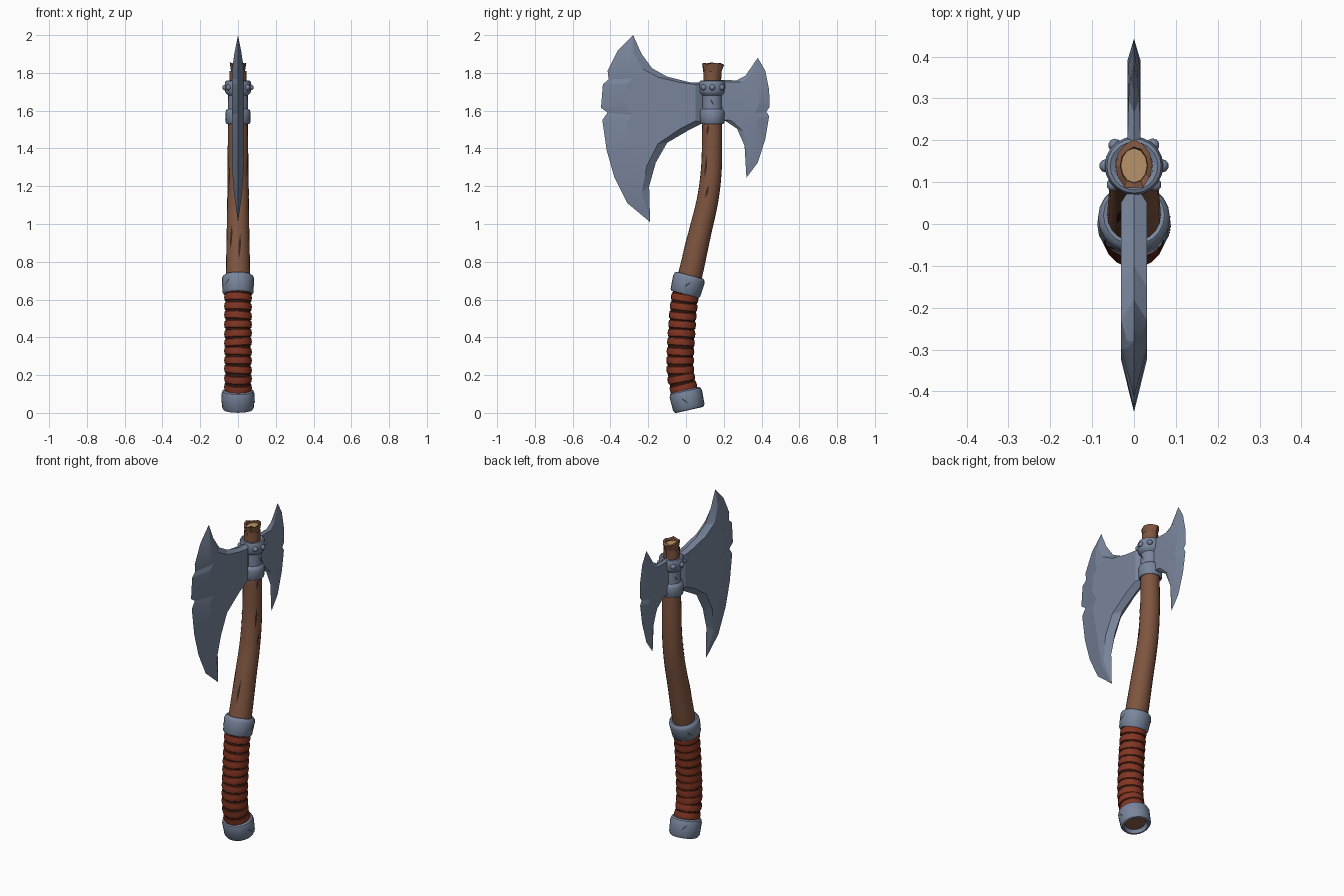
import bpy, bmesh, math, random
from mathutils import Vector

random.seed(4)
if "Cube" in bpy.data.objects:
    bpy.data.objects.remove(bpy.data.objects["Cube"])


def material(name, *rgb):
    m = bpy.data.materials.new(name)
    m.use_nodes = True
    m.diffuse_color = (*rgb, 1)
    m.node_tree.nodes["Principled BSDF"].inputs["Base Color"].default_value = (*rgb, 1)
    return m


steel = material("blue grey steel", .19, .235, .33)
wood = material("brown wood", .21, .09, .05)
pale = material("pale end grain", .48, .29, .14)
leather = material("red leather", .23, .036, .016)
dark_leather = material("dark leather", .035, .01, .006)
dark_wood = material("dark wood", .04, .018, .012)
dark_steel = material("dark steel", .04, .048, .065)


def finish(name, bm, mats, angle=35):
    """Turn a bmesh into a shaded object."""
    bmesh.ops.recalc_face_normals(bm, faces=bm.faces)
    me = bpy.data.meshes.new(name)
    bm.to_mesh(me)
    bm.free()
    for m in mats:
        me.materials.append(m)
    ob = bpy.data.objects.new(name, me)
    bpy.context.collection.objects.link(ob)
    if angle:
        bpy.ops.object.select_all(action="DESELECT")
        ob.select_set(True)
        bpy.context.view_layer.objects.active = ob
        bpy.ops.object.shade_smooth_by_angle(angle=math.radians(angle))
    return ob


# Handle centre line: (y, z, radius)
SPINE = [(.018, .04, .06), (-.01, .12, .063), (-.03, .22, .064), (-.025, .4, .064),
         (-.005, .62, .064), (.027, .75, .064), (.073, .95, .06), (.115, 1.13, .057),
         (.135, 1.3, .055), (.138, 1.5, .053), (.138, 1.7, .046), (.138, 1.82, .045)]


def spine(z):
    """Centre y and radius of the handle at height z, smoothly interpolated."""
    last = len(SPINE) - 1
    i = max(j for j in range(last) if j == 0 or SPINE[j][1] <= z)

    def slope(j):
        a, b = SPINE[max(j - 1, 0)], SPINE[min(j + 1, last)]
        return (b[0] - a[0]) / (b[1] - a[1])
    (y0, z0, r0), (y1, z1, r1) = SPINE[i], SPINE[i + 1]
    d = z1 - z0
    t = (z - z0) / d
    y = (y0 * (1 + 2 * t) * (1 - t) ** 2 + y1 * t * t * (3 - 2 * t)
         + d * slope(i) * t * (1 - t) ** 2 + d * slope(i + 1) * t * t * (t - 1))
    return y, r0 + (r1 - r0) * t


def lean(z):
    return math.atan2(spine(z + .01)[0] - spine(z - .01)[0], .02)


def surface(z, a, r):
    y, tilt = spine(z)[0], lean(z)
    n = r * math.sin(a)
    return Vector((r * math.cos(a), y + n * math.cos(tilt), z - n * math.sin(tilt)))


def tube(bm, rows, sides=20):
    """Skin rings of points; rows are functions of the angle."""
    rings = [[bm.verts.new(f(math.tau * k / sides)) for k in range(sides)] for f in rows]
    for a, b in zip(rings, rings[1:]):
        for k in range(sides):
            n = (k + 1) % sides
            bm.faces.new((a[k], a[n], b[n], b[k]))
    return rings


def lathe(name, z, profile, mat, tilt=None, roll=0, y=None):
    """Ring turned about the handle axis; profile holds (along axis, radius)."""
    tilt = lean(z) if tilt is None else tilt
    y = spine(z)[0] if y is None else y
    bm = bmesh.new()

    def row(s, r):
        def f(a):
            u = s + roll * r * math.cos(a)
            n = r * math.sin(a)
            return (r * math.cos(a), y + u * math.sin(tilt) + n * math.cos(tilt),
                    z + u * math.cos(tilt) - n * math.sin(tilt))
        return f
    tube(bm, [row(s, r) for s, r in profile])
    return finish(name, bm, [mat])


# Wooden handle
bm = bmesh.new()
heights = [.04 + 1.77 * i / 36 for i in range(37)]
rings = tube(bm, [lambda a, z=z: surface(z, a, spine(z)[1]) for z in heights])
bm.faces.new(rings[0])
finish("handle", bm, [wood])

# Splintered handle top, with a pale recessed core
bm = bmesh.new()
rows = []
for z, r, rag in [(1.76, .046, 0), (1.81, .049, 0), (1.85, .058, .012),
                  (1.845, .043, .008), (1.835, .041, 0)]:
    rows.append(lambda a, z=z, r=r, rag=rag: (
        r * .76 * math.cos(a), .14 + r * math.sin(a) * (1 + rag * random.uniform(-6, 6)),
        z + random.uniform(-rag, rag)))
rings = tube(bm, rows, 12)
core = bm.faces.new(rings[-1])
core.material_index = 1
finish("handle_top", bm, [wood, pale], 0)

# Leather grip: dark core under tilted barrel-shaped wraps
bm = bmesh.new()
tube(bm, [lambda a, z=z: surface(z, a, .067) for z in [.1 + .055 * i for i in range(11)]])
finish("grip_core", bm, [dark_leather])
for i in range(11):
    h = .0215
    lathe(f"grip_wrap_{i + 1}", .135 + i * .0475,
          [(-h, .064), (-h * .8, .071), (0, .0735), (h * .8, .071), (h, .064)],
          leather, roll=random.uniform(-.07, .07))

# Steel pommel with an open base, and the collar above the grip
lathe("pommel", .069, [(-.02, .057), (-.045, .06), (-.055, .067), (-.053, .077), (-.04, .085),
                       (.03, .088), (.047, .083), (.054, .074), (.05, .05)],
      steel, tilt=-.22, y=.006)
lathe("collar", .678, [(-.045, .06), (-.052, .074), (-.043, .081), (.03, .086),
                       (.044, .082), (.052, .073), (.046, .055)], steel)

# Head socket: two rings joined by a waist
lathe("socket", 1.645, [(-.11, .05), (-.115, .06), (-.108, .065), (-.055, .067), (-.042, .062),
                        (-.035, .053), (.035, .052), (.045, .062), (.055, .068), (.1, .07),
                        (.112, .065), (.115, .057), (.108, .042)], steel, tilt=0, y=.139)

# Rivets round the upper socket ring
for i, deg in enumerate((0, 48, 90, 133, 180, 222, 318)):
    a = math.radians(deg)
    bm = bmesh.new()
    bmesh.ops.create_icosphere(bm, subdivisions=2, radius=.016)
    bmesh.ops.translate(bm, verts=bm.verts,
                        vec=(.067 * math.cos(a), .139 + .067 * math.sin(a), 1.723))
    finish(f"rivet_{i + 1}", bm, [steel])


def blade(name, inner, outer, thick, ridge, bevel):
    """Blade skinned between inner and cutting outlines, bevelled on both."""
    bm = bmesh.new()
    rows = []
    for p, q in zip(inner, outer):
        p, q = Vector((0, *p)), Vector((0, *q))
        size = (q - p).length
        d = (q - p).normalized()
        w = Vector((thick * min(1, size / .22), 0, 0))
        a = p + d * min(ridge, size * .35)
        b = q - d * min(bevel, size * .5)
        rows.append([bm.verts.new(v) for v in (p, a + w, b + w, q, b - w, a - w)])
    for r, s in zip(rows, rows[1:]):
        for k in range(6):
            n = (k + 1) % 6
            bm.faces.new((r[k], r[n], s[n], s[k]))
    bmesh.ops.remove_doubles(bm, verts=bm.verts, dist=.0005)
    return finish(name, bm, [steel], 12)


blade("large_blade",
      [(-.28, 2), (-.235, 1.9), (-.18, 1.825), (-.1, 1.78), (.02, 1.75), (.1, 1.75),
       (.1, 1.54), (.02, 1.5), (-.1, 1.43), (-.16, 1.325), (-.195, 1.2), (-.19, 1.01)],
      [(-.28, 2), (-.36, 1.92), (-.415, 1.81), (-.41, 1.765), (-.44, 1.74), (-.45, 1.615),
       (-.415, 1.59), (-.443, 1.55), (-.42, 1.39), (-.38, 1.25), (-.31, 1.11), (-.19, 1.01)],
      .031, .05, .13)
blade("small_blade",
      [(.38, 1.88), (.315, 1.785), (.267, 1.76), (.15, 1.765), (.15, 1.55), (.21, 1.545),
       (.27, 1.505), (.31, 1.415), (.32, 1.245)],
      [(.38, 1.88), (.42, 1.81), (.44, 1.71), (.443, 1.62), (.425, 1.595), (.44, 1.57),
       (.42, 1.45), (.38, 1.325), (.32, 1.245)],
      .016, .03, .06)


def crack(name, z, deg, length, width, mat, r=None, slant=0):
    """Thin pointed sliver lying on the surface."""
    bm = bmesh.new()
    pairs = []
    for k in range(9):
        t = k / 8
        zz = z + (t - .5) * length
        rad = (r or spine(zz)[1]) + .002
        half = width * (math.sin(math.pi * t) + .02) / rad / 2
        mid = math.radians(deg) + slant * (t - .5)
        pairs.append([bm.verts.new(surface(zz, mid + e * half, rad)) for e in (-1, 1)])
    for p, q in zip(pairs, pairs[1:]):
        bm.faces.new((p[0], p[1], q[1], q[0]))
    finish(name, bm, [mat])


# Cracks in the wood
for i, (z, deg, size) in enumerate([(1.3, -32, .12), (1.17, -10, .07), (.87, -82, .13), (1.22, 215, .2),
                                    (1.42, 200, .12), (.92, 235, .13), (1.5, -25, .06)]):
    crack(f"wood_crack_{i + 1}", z, deg, size, .012, dark_wood, slant=.12)

# Nicks in the steel fittings
for i, (z, deg, r) in enumerate([(.68, 0, .085), (.68, 140, .085), (.68, 230, .085), (.07, -10, .087),
                                 (.07, 120, .087), (1.645, 0, .053), (1.57, 200, .067), (1.645, 150, .053)]):
    crack(f"steel_nick_{i + 1}", z, deg, .035, .009, dark_steel, r, slant=(-1) ** i * .3)
